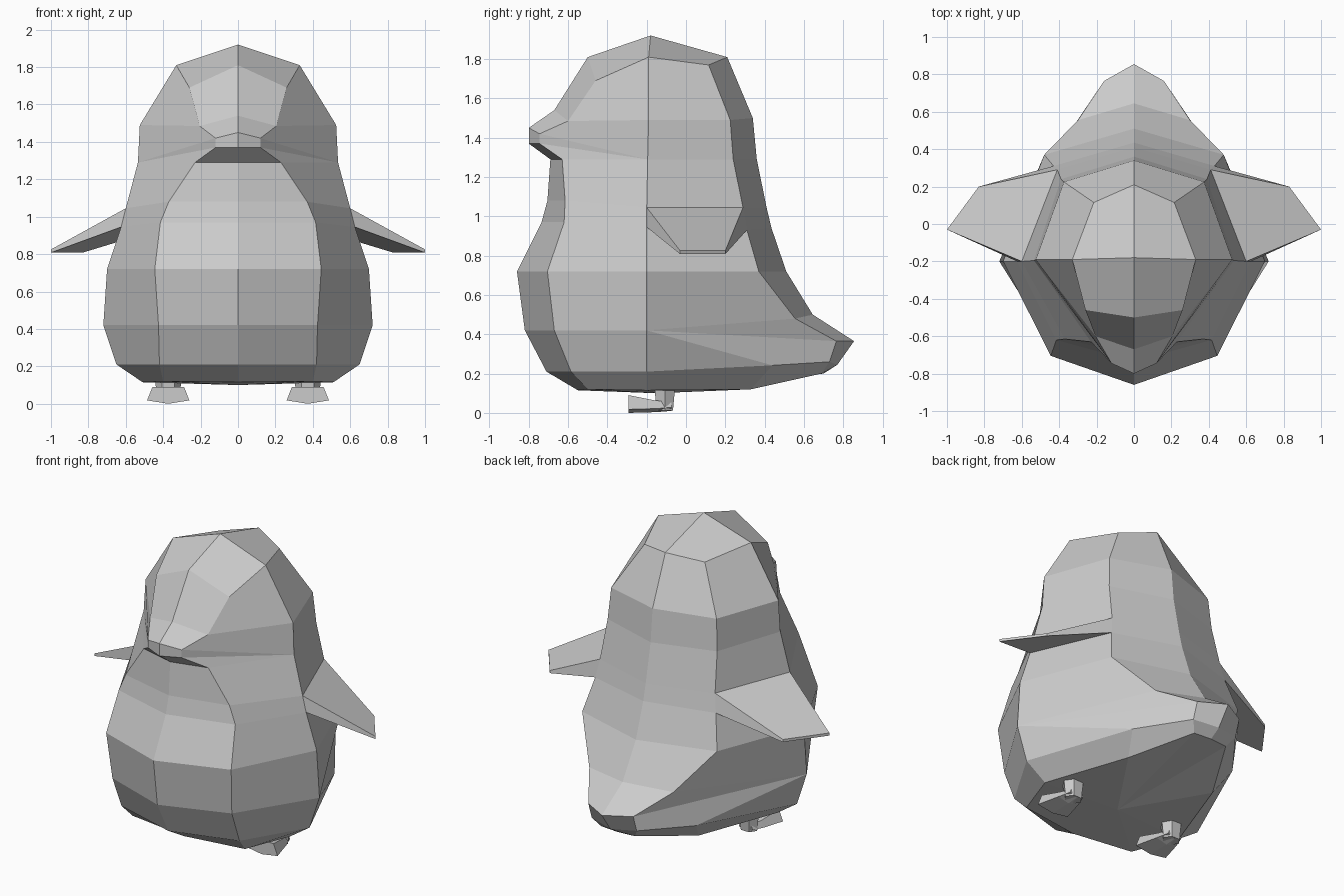
import bpy, bmesh, math
from mathutils import Vector

if "Cube" in bpy.data.objects:
    bpy.data.objects.remove(bpy.data.objects["Cube"])

grey = bpy.data.materials.new("soft_grey")
grey.diffuse_color = (0.6, 0.6, 0.6, 1)
grey.use_nodes = True
grey.node_tree.nodes["Principled BSDF"].inputs["Base Color"].default_value = grey.diffuse_color


def make_object(name, faces):
    """Build a mesh from faces given as coordinate lists, merging shared points."""
    bm = bmesh.new()
    cache = {}
    for face in faces:
        vs = []
        for p in face:
            key = tuple(round(c, 4) for c in p)
            if key not in cache:
                cache[key] = bm.verts.new(key)
            if cache[key] not in vs:
                vs.append(cache[key])
        if len(vs) > 2 and bm.faces.get(vs) is None:
            bm.faces.new(vs)
    bmesh.ops.recalc_face_normals(bm, faces=bm.faces[:])
    me = bpy.data.meshes.new(name)
    bm.to_mesh(me)
    bm.free()
    me.materials.append(grey)
    ob = bpy.data.objects.new(name, me)
    bpy.context.collection.objects.link(ob)
    return ob


def flip(face):
    return [(-x, y, z) for x, y, z in face]


# Half rings: front centre, front side, side, rear side, back centre
base = [(0, -.55, .115), (.4, -.5, .12), (.51, -.2, .115), (.12, .69, .2), (0, .70, .2)]
low = [(0, -.71, .21), (.42, -.585, .21), (.65, -.2, .21), (.16, .73, .26), (0, .77, .245)]
tail = [(0, -.82, .42), (.425, -.67, .42), (.72, -.2, .42), (.16, .765, .365), (0, .855, .365)]
rump = tail[:3] + [(.3, .555, .48), (0, .645, .5)]
waist = [(0, -.86, .72), (.445, -.705, .72), (.70, -.2, .72), (.48, .37, .72), (0, .51, .72)]
wing_low = [(0, -.735, .97), (.415, -.62, .97), (.625, -.2, .945), (.43, .31, .93), (0, .435, .94)]
wing_top = [(0, -.705, 1.08), (.37, -.615, 1.08), (.60, -.2, 1.045), (.41, .29, 1.045), (0, .41, 1.045)]
neck = [(0, -.69, 1.29), (.23, -.63, 1.29), (.535, -.195, 1.29), (.39, .24, 1.29), (0, .36, 1.29)]
beak_low = [(0, -.8, 1.37), (.12, -.745, 1.37)] + neck[2:]
beak_top = [(0, -.8, 1.45), (.12, -.745, 1.42)] + neck[2:]
cheek = [(0, -.67, 1.54), (.205, -.6, 1.485), (.525, -.19, 1.49), (.375, .225, 1.49), (0, .34, 1.5)]
brow = [(0, -.5, 1.81), (.26, -.46, 1.69), (.33, -.19, 1.81), (.215, .115, 1.77), (0, .21, 1.81)]
crown = (0, -.18, 1.92)
rings = [base, low, tail, rump, waist, wing_low, wing_top, neck, beak_low, beak_top, cheek, brow]

half = []
hip_low, hip = (.32, .33, .12), (.38, .44, .242)
for a, b in zip(rings, rings[1:]):
    for i in range(4):
        if a is wing_low and i == 2:
            continue                       # opening where the wing joins
        if i == 2 and a is base:           # extra hip point in the lower flank
            half += [[a[2], hip_low, hip, b[2]], [hip_low, a[3], b[3], hip]]
        elif i == 2 and a is low:
            half += [[a[2], hip, b[2]], [hip, a[3], b[3], b[2]]]
        else:
            half.append([a[i], a[i + 1], b[i + 1], b[i]])

# Top of the head
half += [[crown] + brow[:3], [crown] + brow[2:]]

# Underside
belly = (0, -.15, .1)
under = base[:3] + [hip_low] + base[3:]
half += [[belly, p, q] for p, q in zip(under, under[1:])]

# Wings grow out of the side openings
root = [wing_top[2], wing_top[3], wing_low[3], wing_low[2]]
tip = [(1, -.03, .825), (.83, .2, .825), (.83, .2, .808), (1, -.03, .808)]
half += [[root[i], root[(i + 1) % 4], tip[(i + 1) % 4], tip[i]] for i in range(4)]
half.append(tip)

make_object("body", half + [flip(f) for f in half])


# Feet and legs
def loft(name, sections):
    n = len(sections[0])
    faces = [sections[0], sections[-1]]
    for a, b in zip(sections, sections[1:]):
        faces += [[a[i], a[(i + 1) % n], b[(i + 1) % n], b[i]] for i in range(n)]
    return make_object(name, faces)


def toe_section(cx, y, w, top, low_z):
    return [(cx - w * .75, y, top), (cx + w * .75, y, top), (cx + w, y, low_z + .018),
            (cx, y, low_z), (cx - w, y, low_z + .018)]


def hexagon(cx, cy, r, ry, z):
    return [(cx + r * math.cos(k * math.pi / 3), cy + ry * math.sin(k * math.pi / 3), z)
            for k in range(6)]


for side, s in (("left", 1), ("right", -1)):
    cx = .373 * s
    loft(side + "_foot", [toe_section(cx, -.292, .113, .09, 0),
                          toe_section(cx, -.15, .075, .062, .004),
                          toe_section(cx, -.075, .05, .06, .01)])
    loft(side + "_leg", [hexagon(cx, -.108, .058, .048, .012),
                         hexagon(cx, -.108, .07, .06, .125)])
